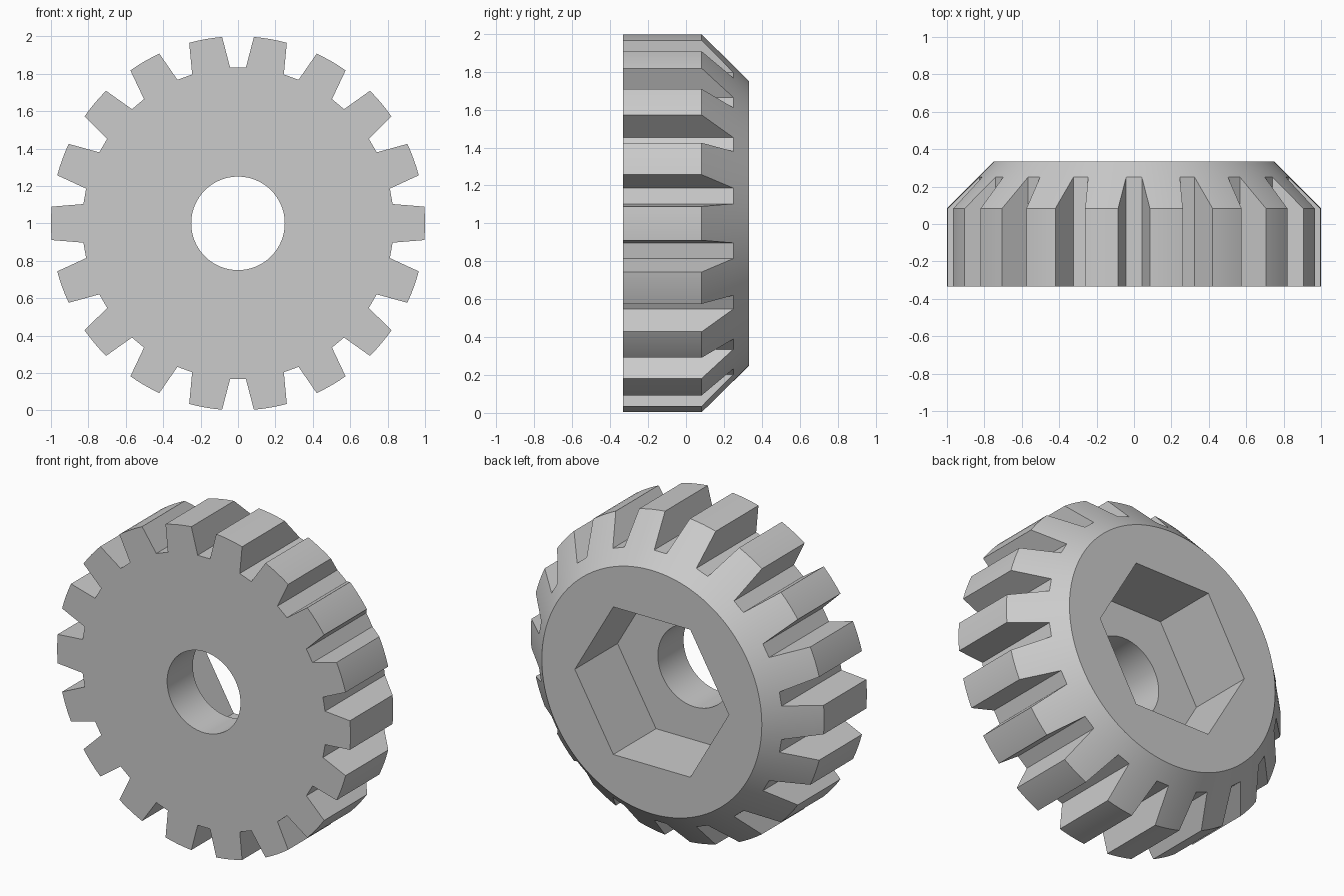
import bpy, bmesh, math

if "Cube" in bpy.data.objects:
    bpy.data.objects.remove(bpy.data.objects["Cube"])

TEETH = 18
SEGMENTS = 144
CENTRE_Z = 1.0
FRONT, SHOULDER, BACK = -0.333, 0.083, 0.333
POCKET_FLOOR = -0.083

grey = bpy.data.materials.new("plain_grey")
grey.diffuse_color = (0.6, 0.6, 0.6, 1)
grey.use_nodes = True
grey.node_tree.nodes["Principled BSDF"].inputs["Base Color"].default_value = grey.diffuse_color


def circle(radius, sides):
    """Points (x, z) round the axle."""
    return [(radius * math.cos(2 * math.pi * i / sides),
             radius * math.sin(2 * math.pi * i / sides)) for i in range(sides)]


def loft(bm, sections):
    """Closed solid through (y, outline) sections along the axle."""
    rings = [[bm.verts.new((x, y, z + CENTRE_Z)) for x, z in pts] for y, pts in sections]
    n = len(rings[0])
    for a, b in zip(rings, rings[1:]):
        for i in range(n):
            j = (i + 1) % n
            bm.faces.new((a[i], a[j], b[j], b[i]))
    bm.faces.new(rings[0])
    bm.faces.new(rings[-1])


def make(name, solids):
    bm = bmesh.new()
    for sections in solids:
        loft(bm, sections)
    bmesh.ops.recalc_face_normals(bm, faces=bm.faces)
    mesh = bpy.data.meshes.new(name)
    bm.to_mesh(mesh)
    bm.free()
    mesh.materials.append(grey)
    obj = bpy.data.objects.new(name, mesh)
    bpy.context.collection.objects.link(obj)
    return obj


# Wheel blank with a conical back shoulder
gear = make("gear_wheel", [[(FRONT, circle(1.0, SEGMENTS)),
                            (SHOULDER, circle(1.0, SEGMENTS)),
                            (BACK, circle(0.75, SEGMENTS))]])

# Tapered slots between the teeth
slot = [(-0.042, 0.832), (0.042, 0.832), (0.112, 1.1), (-0.112, 1.1)]
slots = []
for k in range(TEETH):
    a = 2 * math.pi * k / TEETH
    c, s = math.cos(a), math.sin(a)
    outline = [(x * c - z * s, x * s + z * c) for x, z in slot]
    slots.append([(-0.5, outline), (0.5, outline)])

# Axle bore, hexagonal nut pocket at the back
bore = [[(-0.5, circle(0.25, 96)), (0.5, circle(0.25, 96))]]
pocket = [[(POCKET_FLOOR, circle(0.525, 6)), (0.5, circle(0.525, 6))]]

bpy.context.view_layer.objects.active = gear
gear.select_set(True)
for name, solids in (("tooth_slots", slots), ("axle_bore", bore), ("nut_pocket", pocket)):
    cutter = make(name, solids)
    cutter.hide_render = True
    mod = gear.modifiers.new(name, 'BOOLEAN')
    mod.operation = 'DIFFERENCE'
    mod.solver = 'EXACT'
    mod.object = cutter
    bpy.ops.object.modifier_apply(modifier=mod.name)
    bpy.data.objects.remove(cutter)

bpy.ops.object.shade_smooth_by_angle(angle=math.radians(25))
